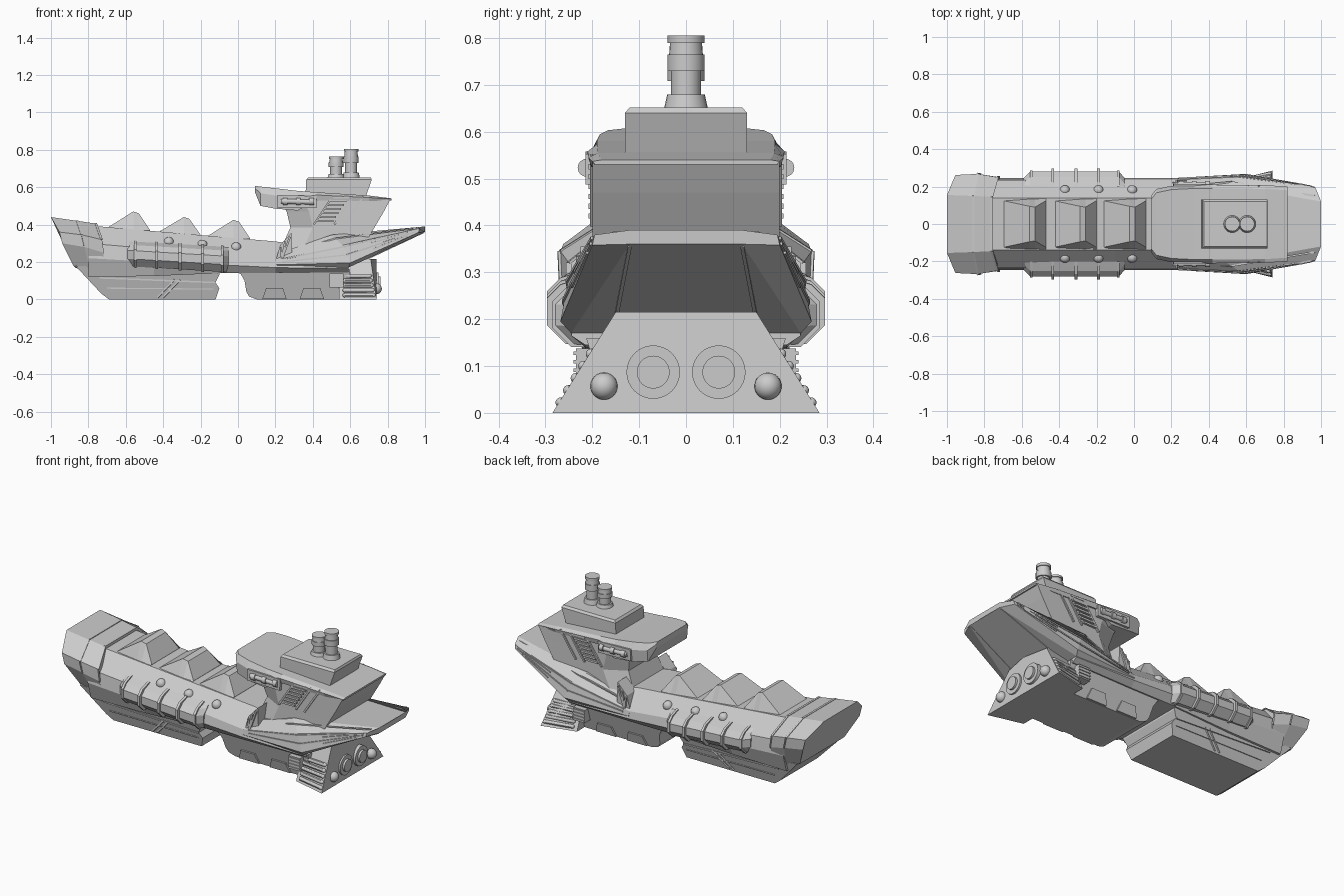
import bpy
import bmesh
from mathutils import Matrix, Vector

default_cube = bpy.data.objects.get("Cube")
if default_cube:
    bpy.data.objects.remove(default_cube, do_unlink=True)


def finish(name, bm, both_sides=False, smooth=False):
    """Turn a bmesh into a named object, optionally mirrored across the centreline."""
    bmesh.ops.recalc_face_normals(bm, faces=bm.faces)
    mesh = bpy.data.meshes.new(name)
    bm.to_mesh(mesh)
    bm.free()
    part = bpy.data.objects.new(name, mesh)
    bpy.context.collection.objects.link(part)
    if both_sides:
        mirror = part.modifiers.new("Mirror", 'MIRROR')
        mirror.use_axis = (False, True, False)
        mirror.use_mirror_merge = False
    if smooth:
        bpy.ops.object.select_all(action='DESELECT')
        part.select_set(True)
        bpy.context.view_layer.objects.active = part
        bpy.ops.object.shade_smooth_by_angle()


def skin(bm, sections):
    """Join closed rings of points and cap both ends."""
    rings = [[bm.verts.new(point) for point in section] for section in sections]
    for first, second in zip(rings, rings[1:]):
        for i in range(len(first)):
            bm.faces.new((first[i - 1], first[i], second[i], second[i - 1]))
    bm.faces.new(rings[0])
    bm.faces.new(rings[-1])


def loft(bm, sections):
    """Skin symmetric half sections, each listed from the centreline outwards and back."""
    skin(bm, [half + [(x, -y, z) for x, y, z in reversed(half) if y > 0] for half in sections])


def beam(bm, start, end, width, height):
    start, end = Vector(start), Vector(end)
    span = end - start
    turn = span.to_track_quat('X', 'Z').to_matrix().to_4x4()
    scale = Matrix.Diagonal((span.length, width, height, 1))
    bmesh.ops.create_cube(bm, size=1, matrix=Matrix.Translation((start + end) / 2) @ turn @ scale)


def rod(bm, start, end, radius, tip=None, segments=24):
    start, end = Vector(start), Vector(end)
    span = end - start
    turn = span.to_track_quat('Z', 'Y').to_matrix().to_4x4()
    bmesh.ops.create_cone(bm, cap_ends=True, segments=segments, radius1=radius,
                          radius2=radius if tip is None else tip, depth=span.length,
                          matrix=Matrix.Translation((start + end) / 2) @ turn)


def ball(bm, centre, radius):
    bmesh.ops.create_uvsphere(bm, u_segments=20, v_segments=12, radius=radius,
                              matrix=Matrix.Translation(centre))


def mix(a, b, t):
    return Vector(a).lerp(Vector(b), t)


def hull_section(x, deck, chine, belt, bottom, side=.235):
    return [(x, 0, deck), (x, .14, deck), (x, side, chine),
            (x, side + .01, belt), (x, .215, bottom), (x, 0, bottom)]


# Main hull
bm = bmesh.new()
loft(bm, [hull_section(-.8, .395, .3, .22, .12),
          hull_section(-.45, .365, .27, .2, .125),
          hull_section(-.1, .335, .24, .185, .14),
          hull_section(.2, .31, .21, .17, .14),
          hull_section(.59, .25, .2, .165, .145)])
finish("hull", bm)

# Raked bow cap
bow_tip = [(-1, 0, .44), (-1, .155, .44), (-.955, .262, .36),
           (-.94, .262, .3), (-.88, .205, .18), (-.87, 0, .17)]
bow_mid = [(-.86, 0, .42), (-.86, .15, .42), (-.835, .268, .345),
           (-.82, .265, .28), (-.79, .205, .14), (-.78, 0, .13)]
bow_end = [(-.76, 0, .405), (-.76, .145, .405), (-.73, .25, .32),
           (-.72, .25, .25), (-.72, .21, .12), (-.72, 0, .12)]
bm = bmesh.new()
loft(bm, [bow_tip, bow_mid, bow_end])
finish("bow", bm)
bm = bmesh.new()
for line in (bow_mid, bow_end):
    for a, b in zip(line[:3], line[1:4]):
        beam(bm, a, b, .012, .006)
finish("bow_seams", bm, both_sides=True)


# Keels, narrowing towards the flat bottom
def keel_side(x, z, proud=0):
    return (x, .165 + .3 * z + proud, z)


def plate(bm, profile, proud):
    outer = [keel_side(x, z, proud) for x, z in profile]
    skin(bm, [outer, [(x, -y, z) for x, y, z in outer]])


bm = bmesh.new()
plate(bm, [(-.87, .18), (-.73, .03), (-.69, 0), (-.12, 0), (-.1, .06),
           (-.12, .09), (-.1, .13), (-.1, .16)], 0)
finish("front_keel", bm)
bm = bmesh.new()
beam(bm, keel_side(-.74, .115), keel_side(-.12, .09), .012, .008)
beam(bm, keel_side(-.7, .06), keel_side(-.13, .055), .008, .006)
for x in (-.43, -.4):
    beam(bm, keel_side(x, .01), keel_side(x + .09, .105), .01, .008)
finish("front_keel_strips", bm, both_sides=True)

bm = bmesh.new()
plate(bm, [(-.03, .16), (.015, .135), (.035, .1), (.045, .04), (.06, .015),
           (.1, 0), (.6, 0), (.6, .16)], 0)
finish("rear_keel", bm)
bm = bmesh.new()
for x in (.13, .33):
    plate(bm, [(x, .002), (x + .02, .06), (x + .11, .06), (x + .13, .002)], .01)
finish("rear_keel_plates", bm)

# Sawtooth deck ridges
bm = bmesh.new()
for peak, crest, foot in ((-.55, .47, .37), (-.28, .44, .345), (-.015, .425, .325)):
    def tooth(x, width, z):
        return [(x, 0, z), (x, width, z), (x, .135, foot), (x, .135, foot - .03), (x, 0, foot - .03)]
    loft(bm, [tooth(peak - .15, .125, foot + .012), tooth(peak - .01, .095, crest),
              tooth(peak + .02, .09, crest - .01), tooth(peak + .08, .125, foot)])
finish("deck_ridges", bm)

# Domes on the sloping deck sides
bm = bmesh.new()
for x, z in ((-.37, .306), (-.19, .291), (-.01, .278)):
    ball(bm, (x, .18, z), .027)
finish("deck_domes", bm, both_sides=True, smooth=True)


# Side sponsons and their ribs
def sponson_section(x, reach, grow=0):
    drop = -.06 * (x + .3)
    return [(x, .2, .295 + grow + drop), (x, reach - .03, .275 + grow + drop),
            (x, reach, .245 + grow + drop), (x, reach, .2 - grow + drop),
            (x, reach - .04, .16 - grow + drop), (x, .2, .16 - grow + drop)]


bm = bmesh.new()
skin(bm, [sponson_section(x, r) for x, r in
          ((-.59, .245), (-.555, .281), (-.08, .281), (-.05, .245))])
finish("sponson", bm, both_sides=True)
bm = bmesh.new()
for x, reach in ((-.55, .285), (-.435, .297), (-.31, .297), (-.19, .297), (-.085, .285)):
    skin(bm, [sponson_section(x + d, reach, .006) for d in (-.007, .007)])
finish("sponson_ribs", bm, both_sides=True)

# Swept stern wing
wing_front = [(.2, 0, .24), (.2, .17, .24), (.2, .235, .21),
              (.2, .245, .185), (.2, .225, .17), (.2, 0, .17)]
wing_mid = [(.5, 0, .345), (.5, .21, .345), (.56, .25, .29),
            (.6, .268, .195), (.59, .245, .17), (.59, 0, .17)]
wing_tip = [(1, 0, .39), (1, .12, .39), (.97, .195, .38),
            (.965, .2, .358), (1, .12, .36), (1, 0, .36)]
bm = bmesh.new()
loft(bm, [wing_front, wing_mid, wing_tip])
finish("stern_wing", bm)
bm = bmesh.new()
for edge, t in ((1, .35), (2, .1), (2, .55)):
    a, b, c = [mix(s[edge], s[edge + 1], t) for s in (wing_front, wing_mid, wing_tip)]
    beam(bm, mix(a, b, .1), b, .01, .007)
    beam(bm, b, mix(b, c, .95), .01, .007)
for t in (.3, .75):
    b, c = [mix(s[2], s[3], t) for s in (wing_mid, wing_tip)]
    beam(bm, mix(b, c, .35), mix(b, c, .85), .01, .007)
beam(bm, (.6, .155, .173), (.99, .12, .356), .008, .006)
finish("wing_strakes", bm, both_sides=True)

# Ribbed fan panels at the foot of the tower
bm = bmesh.new()
fan = [(.2, .2), (.225, .29), (.285, .355), (.29, .22)]
skin(bm, [[(x, y, z) for x, z in fan] for y in (.14, .225)])
for x, z in ((.228, .28), (.252, .31), (.278, .335)):
    beam(bm, (.235, .225, .215), (x, .225, z), .02, .01)
finish("fan_panels", bm, both_sides=True)

# Tower and bridge
bm = bmesh.new()
loft(bm, [[(f, 0, z), (f, fy, z), (f + .12, .195, z), (r, .2, z), (r, 0, z)]
          for f, fy, r, z in ((.2, .16, .62, .2), (.28, .13, .73, .385),
                              (.26, .15, .78, .47), (.22, .17, .815, .535))])
finish("tower", bm)
bm = bmesh.new()
loft(bm, [[(x, 0, top), (x, w - .02, top), (x, w, mix((top, 0), (low, 0), .35)[0]),
           (x, w - .006, low), (x, 0, low)]
          for x, w, top, low in ((.09, .15, .607, .575), (.12, .187, .603, .5),
                                 (.2, .204, .594, .485), (.32, .21, .58, .475),
                                 (.42, .21, .573, .53), (.7, .208, .555, .525),
                                 (.82, .2, .54, .53))])
finish("bridge", bm)

# Side lamps and louvres
bm = bmesh.new()
beam(bm, (.21, .2, .525), (.42, .2, .52), .028, .065)
rod(bm, (.23, .212, .525), (.4, .212, .52), .013)
for x in (.24, .31, .38):
    rod(bm, (x, .212, .523), (x + .025, .212, .523), .019)
finish("bridge_lamps", bm, both_sides=True, smooth=True)
bm = bmesh.new()
for row in range(7):
    z = .42 + row * .021
    x = .425 + row * .014
    beam(bm, (x, .198, z), (x + .085, .198, z), .02, .011)
for x in (.405, .515, .57):
    beam(bm, (x, .197, .4), (x + .1, .197, .55), .016, .01)
finish("tower_louvres", bm, both_sides=True)

# Roof cabin and funnels
bm = bmesh.new()
loft(bm, [[(f, 0, z), (f, w, z), (r, w, z), (r, 0, z)] for f, r, w, z in
          ((.36, .68, .13, .54), (.365, .715, .13, .64), (.375, .71, .12, .652))])
finish("roof_cabin", bm)
bm = bmesh.new()
for x, height in ((.525, .115), (.605, .157)):
    for low, high, radius, tip in ((0, .2, .047, .04), (.15, .6, .032, .032), (.52, .74, .04, .04),
                                   (.74, .92, .036, .034), (.9, 1, .039, .039)):
        rod(bm, (x, 0, .648 + low * height), (x, 0, .648 + high * height), radius, tip)
finish("funnels", bm, smooth=True)

# Flared engine block
bm = bmesh.new()
loft(bm, [[(x, 0, .215), (x - s, .15, .215), (x, w, 0), (x, 0, 0)]
          for x, w, s in ((.54, .235, 0), (.74, .285, .03))])
finish("engine_block", bm)
bm = bmesh.new()
for low, high, radius in ((.68, .75, .057), (.74, .762, .035)):
    rod(bm, (low, .07, .087), (high, .07, .087), radius, segments=32)
ball(bm, (.74, .175, .057), .029)
finish("thrusters", bm, both_sides=True, smooth=True)

# Engine cooling bars and intake grille
bm = bmesh.new()
for row in range(5):
    z = .022 + row * .026
    start, end = (.57, .243 - z * .4, z), (.725 - row * .005, .281 - z * .62, z)
    rod(bm, start, end, .011, segments=12)
    ball(bm, start, .011)
    ball(bm, end, .011)
finish("cooling_bars", bm, both_sides=True, smooth=True)
bm = bmesh.new()
beam(bm, (.49, .205, .1), (.565, .205, .1), .06, .075)
for row in range(4):
    z = .073 + row * .018
    beam(bm, (.49, .235, z), (.565, .235, z), .01, .007)
finish("intake_grille", bm, both_sides=True)
